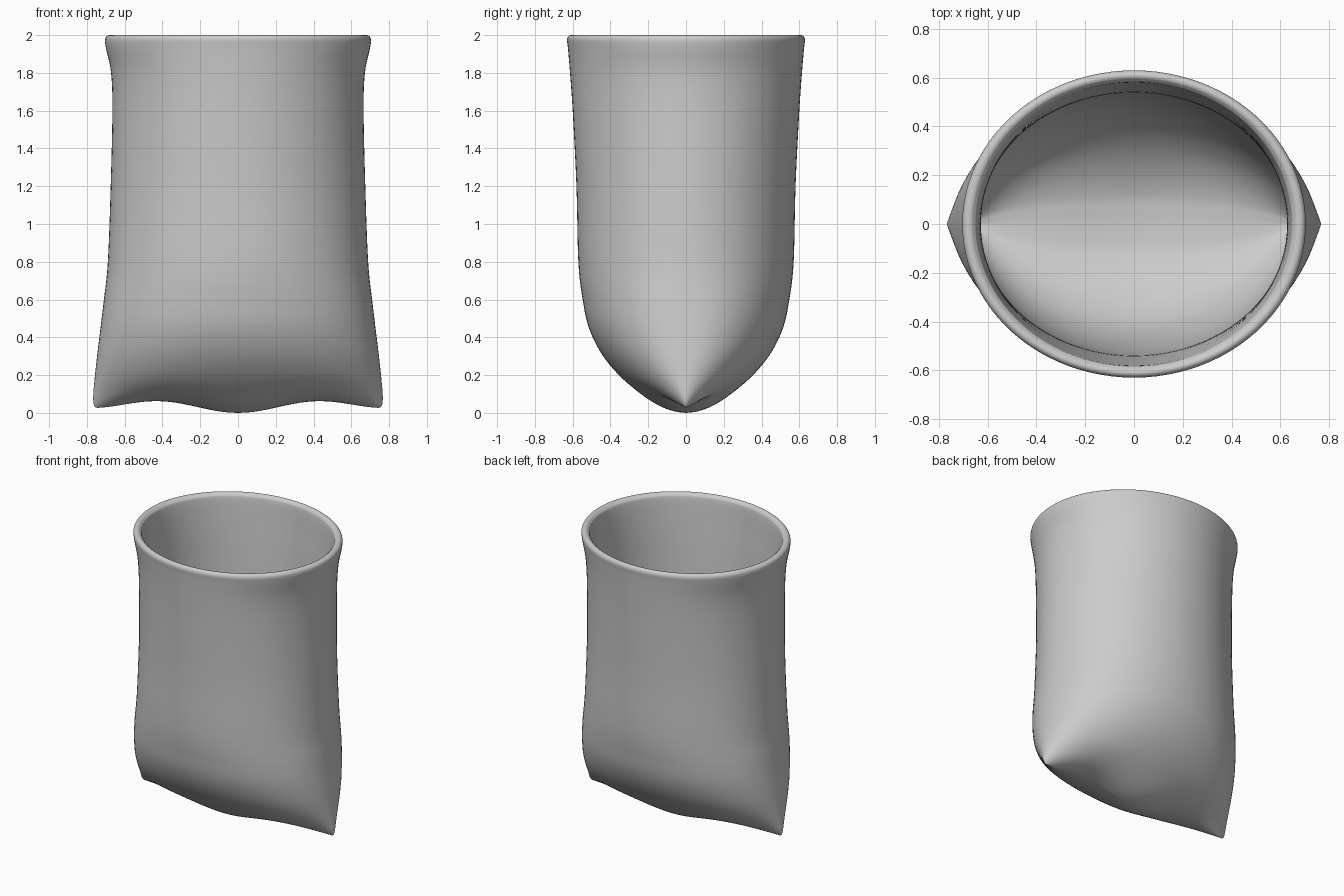
import bpy, bmesh, math
from mathutils import Vector

if "Cube" in bpy.data.objects:
    bpy.data.objects.remove(bpy.data.objects["Cube"])

# Profile rows: height, half width x, half depth y, corner sharpness
OUTER = [
    (0.00, 0.745, 0.00, 1.3), (0.008, 0.757, 0.06, 1.28), (0.035, 0.765, 0.135, 1.22),
    (0.09, 0.766, 0.225, 1.12), (0.19, 0.758, 0.345, 1.0), (0.31, 0.745, 0.445, 0.92),
    (0.45, 0.728, 0.514, 0.9), (0.60, 0.710, 0.547, 0.9), (0.80, 0.689, 0.570, 0.95),
    (1.20, 0.674, 0.580, 1.0), (1.60, 0.665, 0.600, 1.0), (1.80, 0.672, 0.614, 1.0),
    (1.93, 0.699, 0.625, 1.0),
]
RIM = [
    (1.975, 0.704, 0.630, 1.0), (1.995, 0.694, 0.622, 1.0), (2.00, 0.675, 0.607, 1.0),
    (1.99, 0.657, 0.592, 1.0), (1.96, 0.645, 0.582, 1.0),
]
INNER = [
    (1.80, 0.632, 0.572, 1.0), (1.60, 0.628, 0.560, 1.0), (1.20, 0.633, 0.542, 1.0),
    (0.80, 0.642, 0.530, 0.97), (0.60, 0.655, 0.505, 0.95), (0.45, 0.665, 0.467, 0.95),
    (0.32, 0.672, 0.405, 0.97), (0.22, 0.675, 0.315, 1.0), (0.15, 0.67, 0.215, 1.1),
    (0.11, 0.66, 0.12, 1.2), (0.10, 0.64, 0.05, 1.3), (0.098, 0.62, 0.00, 1.3),
]
SEGMENTS, STEPS = 96, 5


def smooth_rows(rows):
    """Catmull-Rom interpolation through the profile rows."""
    pts = [Vector(r) for r in rows]
    out = []
    for i in range(len(pts) - 1):
        p0, p1 = pts[max(i - 1, 0)], pts[i]
        p2, p3 = pts[i + 1], pts[min(i + 2, len(pts) - 1)]
        for k in range(STEPS):
            t = k / STEPS
            out.append(0.5 * (2 * p1 + (p2 - p0) * t
                              + (2 * p0 - 5 * p1 + 4 * p2 - p3) * t * t
                              + (3 * p1 - p0 - 3 * p2 + p3) * t ** 3))
    return out + [pts[-1]]


def seam_height(x):
    """Wavy bottom seam: low in the middle, lifted towards the corners."""
    return 0.030 * (1 - math.cos(math.pi * x / 0.42)) + 0.02 * (x / 0.75) ** 4


def ring(bm, row):
    z, a, b, e = row
    fade = max(0.0, 1 - z / 0.22) ** 2
    verts = []
    for i in range(SEGMENTS):
        ang = 2 * math.pi * i / SEGMENTS
        s = math.sin(ang)
        x = a * math.cos(ang)
        y = math.copysign(b * abs(s) ** e, s)
        verts.append(bm.verts.new((x, y, z + seam_height(x) * fade)))
    return verts


# Cloth sack: outside, rolled rim and inside in one loft
bm = bmesh.new()
rings = [ring(bm, r) for r in smooth_rows(OUTER + RIM + INNER)]
for lo, hi in zip(rings, rings[1:]):
    for i in range(SEGMENTS):
        j = (i + 1) % SEGMENTS
        bm.faces.new((lo[i], lo[j], hi[j], hi[i]))
# Close the bottom seams
bmesh.ops.remove_doubles(bm, verts=rings[0] + rings[-1], dist=0.0003)
bmesh.ops.recalc_face_normals(bm, faces=bm.faces[:])
for f in bm.faces:
    f.smooth = True
mesh = bpy.data.meshes.new("sack")
bm.to_mesh(mesh)
bm.free()
sack = bpy.data.objects.new("sack", mesh)
bpy.context.collection.objects.link(sack)
